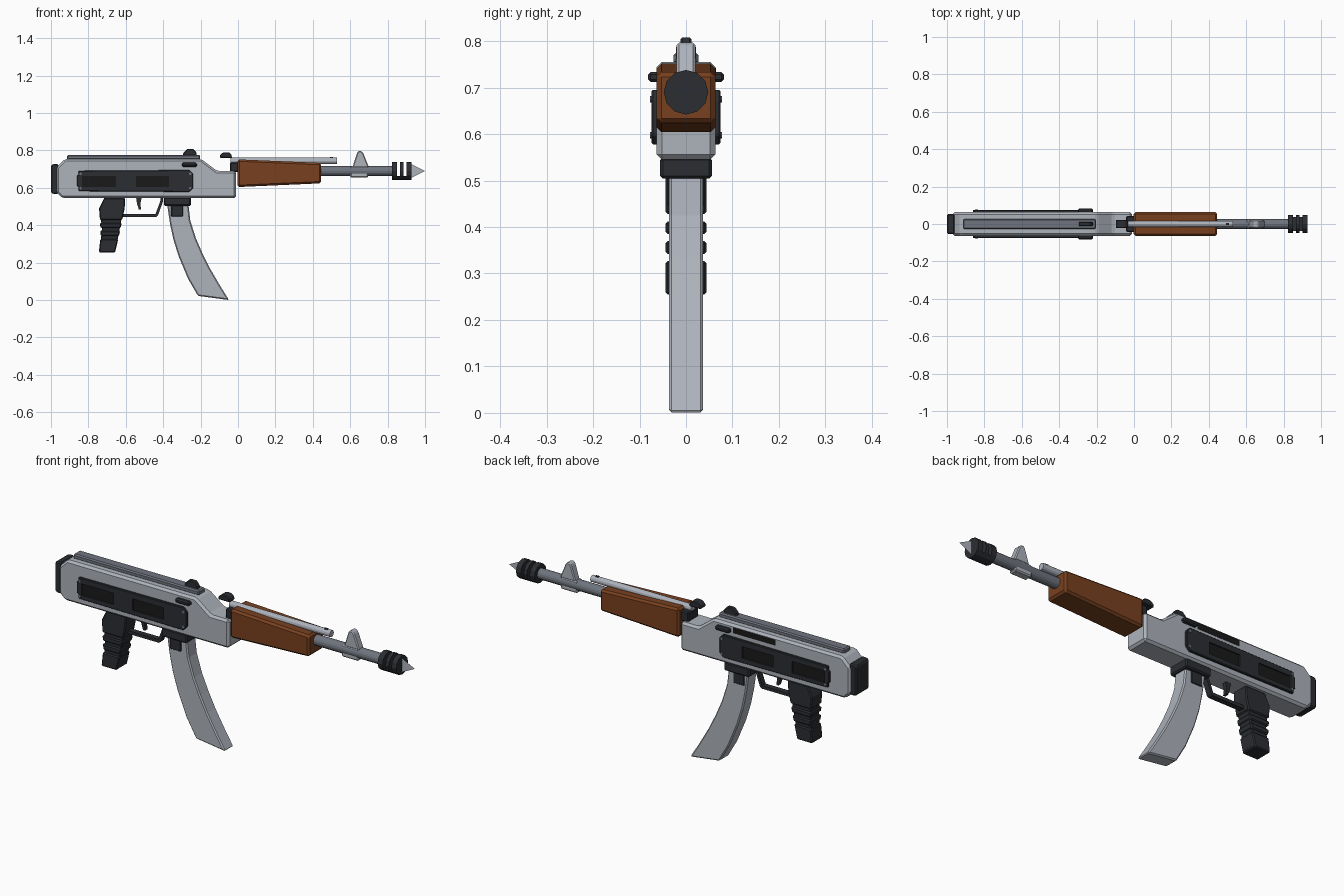
import bpy, bmesh
from math import pi
from mathutils import Matrix


def mat(name, rgb):
    m = bpy.data.materials.new(name)
    m.diffuse_color = (*rgb, 1)
    return m


STEEL = mat("steel", (0.42, 0.45, 0.50))
MID = mat("dark_steel", (0.16, 0.175, 0.21))
DARK = mat("black_polymer", (0.025, 0.027, 0.032))
BLACK = mat("recess_black", (0.010, 0.010, 0.011))
WOOD = mat("wood", (0.19, 0.052, 0.014))


def finish(name, bm, m):
    bmesh.ops.recalc_face_normals(bm, faces=bm.faces)
    me = bpy.data.meshes.new(name)
    bm.to_mesh(me)
    bm.free()
    me.materials.append(m)
    ob = bpy.data.objects.new(name, me)
    bpy.context.collection.objects.link(ob)
    return ob


def prism(name, pts, y0, y1, m, bevel=0.0):
    """Side outline (x, z) extruded from y0 to y1, with chamfered edges."""
    bm = bmesh.new()
    f = bm.faces.new([bm.verts.new((x, y0, z)) for x, z in pts])
    r = bmesh.ops.extrude_face_region(bm, geom=[f])
    bmesh.ops.translate(bm, vec=(0, y1 - y0, 0),
                        verts=[v for v in r["geom"] if isinstance(v, bmesh.types.BMVert)])
    bmesh.ops.recalc_face_normals(bm, faces=bm.faces)
    if bevel:
        # chamfer the rims and the sharp corners, not the gentle bends
        edges = [e for e in bm.edges if e.calc_face_angle(0) > 0.6]
        bmesh.ops.bevel(bm, geom=edges, offset=bevel, segments=1, affect='EDGES', clamp_overlap=True)
    return finish(name, bm, m)


def box(name, x0, x1, y0, y1, z0, z1, m, bevel=0.0):
    return prism(name, [(x0, z0), (x1, z0), (x1, z1), (x0, z1)], y0, y1, m, bevel)


def rod(name, a, b, r, c1, c2, m, axis='X', sides=16):
    """Cylinder from a to b along X (at y, z) or Y (at x, z)."""
    bm = bmesh.new()
    mid = (a + b) / 2
    if axis == 'X':
        mx = Matrix.Translation((mid, c1, c2)) @ Matrix.Rotation(pi / 2, 4, 'Y')
    else:
        mx = Matrix.Translation((c1, mid, c2)) @ Matrix.Rotation(pi / 2, 4, 'X')
    bmesh.ops.create_cone(bm, cap_ends=True, segments=sides, radius1=r, radius2=r,
                          depth=abs(b - a), matrix=mx)
    return finish(name, bm, m)


def cut(ob, cutters):
    for c in cutters:
        md = ob.modifiers.new("cut", 'BOOLEAN')
        md.operation, md.solver, md.object = 'DIFFERENCE', 'EXACT', c
    dg = bpy.context.evaluated_depsgraph_get()
    me = bpy.data.meshes.new_from_object(ob.evaluated_get(dg))
    ob.modifiers.clear()
    ob.data = me
    for c in cutters:
        bpy.data.objects.remove(c)


# receiver, top rail and butt plate
prism("receiver", [(-0.97, 0.575), (-0.94, 0.545), (-0.01, 0.545), (-0.01, 0.69), (-0.112, 0.69),
                   (-0.198, 0.755), (-0.925, 0.755), (-0.97, 0.71)], -0.063, 0.063, STEEL, 0.011)
box("top_rail", -0.914, -0.203, -0.027, 0.027, 0.75, 0.776, MID, 0.006)
prism("butt_plate", [(-1.0, 0.575), (-0.99, 0.567), (-0.96, 0.567), (-0.96, 0.727),
                     (-0.99, 0.727), (-1.0, 0.719)], -0.053, 0.053, DARK, 0.006)
box("ejection_port", -0.55, -0.31, 0.05, 0.0645, 0.713, 0.742, BLACK)

# side panels with recessed windows, rivets and selector lugs
WINDOWS = ((-0.834, -0.652), (-0.545, -0.369))
for side, s in (("front", -1), ("back", 1)):
    panel = prism("side_panel_" + side, [
        (-0.852, 0.582), (-0.26, 0.578), (-0.24, 0.598), (-0.24, 0.675), (-0.26, 0.695),
        (-0.852, 0.691), (-0.852, 0.67), (-0.862, 0.665), (-0.862, 0.61), (-0.852, 0.605)],
        s * 0.058, s * 0.074, DARK, 0.003)
    cut(panel, [box("cutter", a, b, s * 0.066, s * 0.09, 0.604, 0.663, DARK) for a, b in WINDOWS])
    for i, (a, b) in enumerate(WINDOWS):
        box(f"panel_window_{side}_{i}", a, b, s * 0.064, s * 0.067, 0.604, 0.663, BLACK)
    for i, (x, z) in enumerate(((-0.842, 0.675), (-0.842, 0.597), (-0.255, 0.675), (-0.255, 0.598))):
        rod(f"rivet_{side}_{i}", s * 0.07, s * 0.078, 0.007, x, z, MID, 'Y', 8)
    box("selector_lug_" + side, -0.3, -0.22, s * 0.055, s * 0.082, 0.712, 0.734, DARK, 0.006)

# rear sights
prism("rear_sight", [(-0.295, 0.772), (-0.22, 0.772), (-0.222, 0.788), (-0.238, 0.808),
                     (-0.272, 0.808), (-0.292, 0.788)], -0.012, 0.012, DARK, 0.004)
prism("middle_sight", [(-0.098, 0.76), (-0.032, 0.76), (-0.035, 0.778), (-0.048, 0.79),
                       (-0.078, 0.79), (-0.096, 0.776)], -0.022, 0.022, DARK, 0.004)
box("sight_bracket", -0.042, 0.004, -0.042, 0.042, 0.685, 0.736, DARK, 0.005)

# wooden handguard
prism("handguard", [(-0.003, 0.604), (0.445, 0.624), (0.445, 0.733), (-0.003, 0.752)],
      -0.063, 0.063, WOOD, 0.01)

# barrel, gas tube and front sight
rod("barrel", 0.0, 0.84, 0.027, 0, 0.69, MID)
rod("gas_tube", -0.04, 0.53, 0.017, 0, 0.744, STEEL, sides=12)
rod("gas_tube_pin", 0.492, 0.508, 0.006, 0, 0.76, DARK, sides=8)
box("front_sight_base", 0.6, 0.695, -0.022, 0.022, 0.654, 0.715, STEEL, 0.006)
prism("front_sight_post", [(0.612, 0.71), (0.7, 0.71), (0.69, 0.735), (0.67, 0.785), (0.66, 0.797),
                           (0.643, 0.797), (0.636, 0.785)], -0.02, 0.02, STEEL, 0.005)

# slotted muzzle brake with flat flash tip
muzzle = rod("muzzle_brake", 0.823, 0.928, 0.048, 0, 0.69, DARK, sides=12)
cut(muzzle, [box("cutter", x, x + 0.016, -0.1, 0.1, 0.662, 0.8, DARK) for x in (0.851, 0.885)])
bm = bmesh.new()
bm.faces.new([bm.verts.new(p) for p in ((0.925, 0, 0.653), (1.0, 0, 0.69), (0.925, 0, 0.727))])
finish("muzzle_tip", bm, STEEL)

# grip: slim core with four wider pads
prism("grip_core", [(-0.655, 0.262), (-0.738, 0.262), (-0.728, 0.38), (-0.737, 0.48), (-0.715, 0.548),
                    (-0.605, 0.548), (-0.612, 0.49)], -0.037, 0.037, DARK, 0.004)
BACK = {0.545: -0.715, 0.49: -0.743, 0.428: -0.738, 0.412: -0.74, 0.385: -0.734, 0.37: -0.737,
        0.342: -0.733, 0.327: -0.736, 0.255: -0.744}
FRONT = {0.545: -0.603, 0.49: -0.606, 0.428: -0.619, 0.412: -0.622, 0.385: -0.628, 0.37: -0.63,
         0.342: -0.637, 0.327: -0.64, 0.255: -0.657}
for i, zs in enumerate(((0.545, 0.49, 0.428), (0.412, 0.385), (0.37, 0.342), (0.327, 0.255))):
    prism(f"grip_pad_{i}", [(BACK[z], z) for z in zs] + [(FRONT[z], z) for z in reversed(zs)],
          -0.044, 0.044, DARK, 0.005)

# trigger and guard
prism("trigger", [(-0.545, 0.55), (-0.515, 0.55), (-0.522, 0.515), (-0.518, 0.483), (-0.53, 0.483),
                  (-0.54, 0.515)], -0.01, 0.01, DARK)
prism("trigger_guard", [(-0.625, 0.444), (-0.437, 0.444), (-0.428, 0.452), (-0.4, 0.53),
                        (-0.4, 0.55), (-0.415, 0.55), (-0.415, 0.53), (-0.441, 0.46),
                        (-0.625, 0.46)], -0.014, 0.014, DARK)

# magazine, its well and catch
box("magazine_well", -0.396, -0.252, -0.056, 0.056, 0.504, 0.55, DARK, 0.006)
box("magazine_catch", -0.357, -0.295, -0.041, 0.041, 0.446, 0.51, DARK, 0.003)
prism("magazine", [(-0.38, 0.52), (-0.364, 0.41), (-0.346, 0.325), (-0.318, 0.235), (-0.268, 0.115),
                   (-0.214, 0.022), (-0.048, 0.0), (-0.1, 0.084), (-0.15, 0.17), (-0.19, 0.25),
                   (-0.225, 0.33), (-0.255, 0.425), (-0.266, 0.52)], -0.037, 0.037, STEEL, 0.006)
